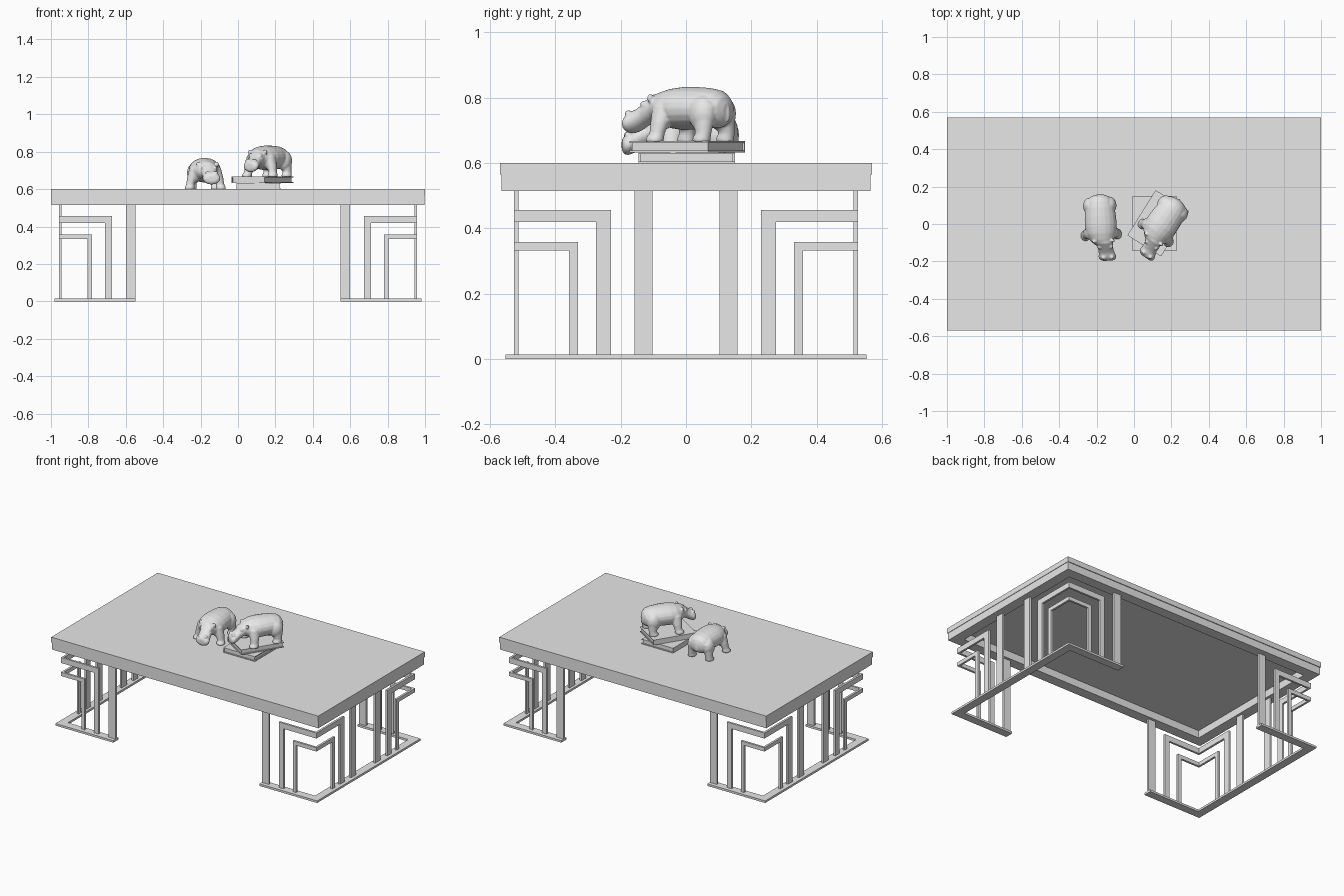
import bpy, bmesh, math
from mathutils import Matrix, Vector

if "Cube" in bpy.data.objects:
    bpy.data.objects.remove(bpy.data.objects["Cube"])

grey = bpy.data.materials.new("plain_grey")
grey.diffuse_color = (0.8, 0.8, 0.8, 1)
grey.use_nodes = True
grey.node_tree.nodes["Principled BSDF"].inputs["Base Color"].default_value = grey.diffuse_color


def finish(name, bm):
    bmesh.ops.recalc_face_normals(bm, faces=bm.faces[:])
    me = bpy.data.meshes.new(name)
    bm.to_mesh(me)
    bm.free()
    me.materials.append(grey)
    ob = bpy.data.objects.new(name, me)
    bpy.context.collection.objects.link(ob)
    return ob


def add_box(bm, a, b):
    """Box between two opposite corners."""
    a, b = Vector(a), Vector(b)
    size = Vector([abs(q - p) for p, q in zip(a, b)])
    m = Matrix.Translation((a + b) / 2) @ Matrix.Diagonal((*size, 1))
    bmesh.ops.create_cube(bm, size=1, matrix=m)


def boxes(name, spans):
    bm = bmesh.new()
    for a, b in spans:
        add_box(bm, a, b)
    return finish(name, bm)


# Table top and the hollow apron below it
boxes("table_top", [((-1, -.57, .565), (1, .57, .6))])
AX, AY, AW = .997, .565, .07
rim = []
for s in (-1, 1):
    rim.append(((-AX, s * AY, .515), (AX, s * (AY - AW), .565)))
    rim.append(((s * AX, AW - AY, .515), (s * (AX - AW), AY - AW, .565)))
boxes("apron", rim)

# U-shaped foot rail at each end
FX, FY, FW, FH = .98, .553, .055, .014
for s, side in ((-1, "left"), (1, "right")):
    spans = [((s * (FX - FW), -FY, 0), (s * FX, FY, FH))]
    for t in (-1, 1):
        spans.append(((s * .547, t * FY, 0), (s * (FX - FW), t * (FY - FW), FH)))
    boxes(side + "_foot_rail", spans)

# Stepped flat-bar frames that wrap each corner
T0, T1 = .513, .527      # bar thickness range on the long sides
E0, E1 = .943, .957      # bar thickness range on the ends
long_bars = [(.547, .600, .515, 0), (.675, .710, .457, .037), (.780, .805, .358, .026)]
end_bars = [(.102, .157, .515, 0), (.230, .275, .457, .037), (.330, .358, .358, .026)]
for sx, side in ((-1, "left"), (1, "right")):
    for sy, face in ((-1, "front"), (1, "back")):
        spans = []
        for u0, u1, top, rail in long_bars:
            spans.append(((sx * u0, sy * T0, FH), (sx * u1, sy * T1, top)))
            if rail:
                spans.append(((sx * u1, sy * T0, top - rail), (sx * E1, sy * T1, top)))
        for u0, u1, top, rail in end_bars:
            spans.append(((sx * E0, sy * u0, FH), (sx * E1, sy * u1, top)))
            if rail:
                spans.append(((sx * E0, sy * u1, top - rail), (sx * E1, sy * T0, top)))
        boxes(f"{face}_{side}_leg_frame", spans)


# Books: two covers, a spine and an inset page block
def book(name, w, d, h, loc, angle):
    x, y, c = w / 2, d / 2, .005
    ob = boxes(name, [((-x, -y, 0), (x, y, c)),
                      ((-x, -y, h - c), (x, y, h)),
                      ((-x, -y, c), (-x + c, y, h - c)),
                      ((-x + c, -y + .006, c), (x - .006, y - .006, h - c))])
    ob.location = loc
    ob.rotation_euler.z = math.radians(angle)


book("lower_book", .235, .295, .033, (.110, .002, .6), 0)
book("upper_book", .212, .285, .034, (.130, .004, .633), -32)


# Animal figurine: lofted masses fused by a voxel remesh
def loft(bm, sections, upright=False, n=20):
    """Each section is (x, y, z, radius_x, other_radius)."""
    rings = []
    for x, y, z, r, q in sections:
        ring = []
        for i in range(n):
            a = 2 * math.pi * i / n
            dx, d = r * math.cos(a), q * math.sin(a)
            ring.append(bm.verts.new((x + dx, y + d, z) if upright else (x + dx, y, z + d)))
        rings.append(ring)
    for A, B in zip(rings, rings[1:]):
        for i in range(n):
            j = (i + 1) % n
            bm.faces.new((A[i], A[j], B[j], B[i]))
    bm.faces.new(rings[0])
    bm.faces.new(rings[-1])


def ball(bm, loc, size):
    m = Matrix.Translation(loc) @ Matrix.Diagonal((*size, 1))
    bmesh.ops.create_uvsphere(bm, u_segments=16, v_segments=10, radius=1, matrix=m)


def hippo(name, loc, angle):
    bm = bmesh.new()
    # barrel body
    loft(bm, [(0, .157, .095, .022, .022), (0, .147, .096, .048, .043),
              (0, .125, .099, .068, .058), (0, .09, .102, .078, .062),
              (0, .04, .102, .084, .065), (0, -.01, .101, .086, .066),
              (0, -.05, .101, .080, .061), (.003, -.085, .102, .064, .050),
              (.008, -.11, .100, .045, .040)])
    # head narrowing, then a broad muzzle
    loft(bm, [(.004, -.07, .108, .050, .045), (.014, -.105, .103, .047, .042),
              (.020, -.135, .083, .040, .037), (.024, -.157, .067, .043, .035),
              (.027, -.178, .058, .048, .034), (.029, -.191, .055, .042, .028),
              (.030, -.198, .055, .026, .016)])
    for s in (-1, 1):
        # front leg, rear leg, haunch and shoulder
        loft(bm, [(s * .055, -.045, .11, .030, .036), (s * .070, -.048, .06, .027, .030),
                  (s * .080, -.052, .025, .022, .024), (s * .084, -.058, .010, .026, .029),
                  (s * .084, -.058, 0, .026, .029)], True)
        loft(bm, [(s * .045, .105, .11, .034, .040), (s * .056, .105, .06, .030, .033),
                  (s * .062, .108, .025, .023, .025), (s * .063, .102, .010, .026, .029),
                  (s * .063, .102, 0, .026, .029)], True)
        ball(bm, (s * .052, .098, .085), (.038, .046, .055))
        ball(bm, (s * .052, -.045, .085), (.036, .038, .048))
        # ear, brow and nostril
        ball(bm, (.010 + s * .048, -.092, .132), (.013, .009, .014))
        ball(bm, (.018 + s * .030, -.122, .113), (.012, .014, .012))
        ball(bm, (.028 + s * .022, -.180, .087), (.012, .012, .009))
    # tail
    ball(bm, (0, .155, .085), (.008, .008, .028))
    ob = finish(name, bm)
    ob.location = loc
    ob.rotation_euler.z = math.radians(angle)
    for p in ob.data.polygons:
        p.use_smooth = True
    rem = ob.modifiers.new("fuse", 'REMESH')
    rem.mode = 'VOXEL'
    rem.voxel_size = .004
    rem.use_smooth_shade = True
    sm = ob.modifiers.new("soften", 'SMOOTH')
    sm.factor = .5
    sm.iterations = 6


hippo("floor_hippo", (-.178, 0, .6), 3)
hippo("book_hippo", (.150, 0, .666), -35)
